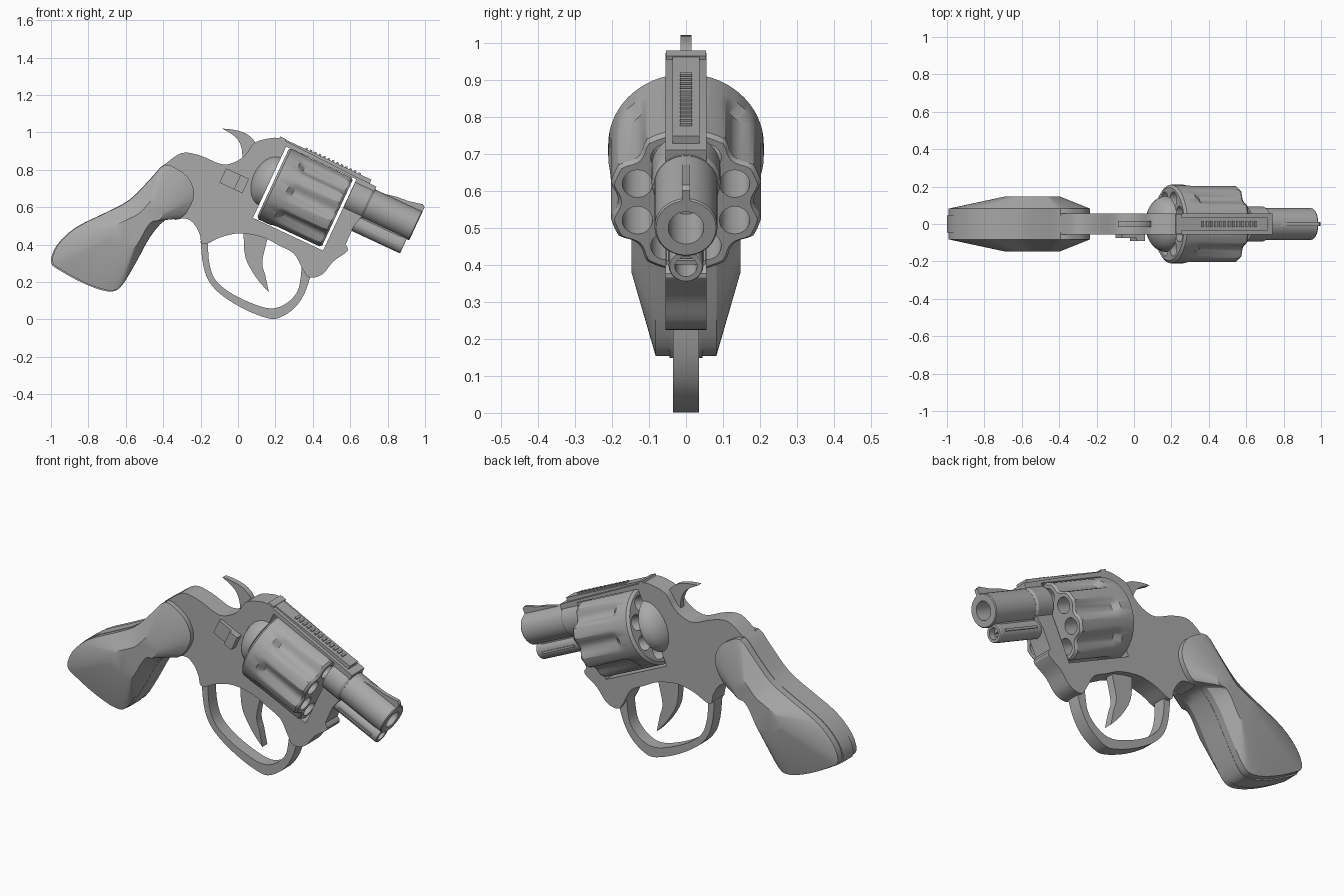
import bpy, bmesh, math
from mathutils import Matrix, Vector

cube = bpy.data.objects.get("Cube")
if cube:
    bpy.data.objects.remove(cube)

steel = bpy.data.materials.new("grey_steel")
steel.use_nodes = True
grey = (0.4, 0.4, 0.4, 1)
steel.diffuse_color = grey
steel.node_tree.nodes["Principled BSDF"].inputs["Base Color"].default_value = grey

# Tilted frame of the barrel: s runs forward along the axis, t runs up from it
TILT = math.radians(25)
AXIS = Vector((math.cos(TILT), -math.sin(TILT)))
UP = Vector((math.sin(TILT), math.cos(TILT)))
ORIGIN = Vector((0.187, 0.73))
CYL_R, CYL_LEN, CHAMBERS = 0.21, 0.38, 8


def local(s, t):
    return tuple(ORIGIN + AXIS * s + UP * t)


def spline(pts, n=4, closed=False):
    """Smooth run of points through pts."""
    p = [Vector(q) for q in pts]
    count = len(p)
    pick = (lambda i: p[i % count]) if closed else (lambda i: p[max(0, min(count - 1, i))])
    out = []
    for i in range(count if closed else count - 1):
        a, b, c, d = (pick(i + k) for k in (-1, 0, 1, 2))
        for k in range(n):
            u = k / n
            out.append(tuple(b + (c - a) * u / 2 + (a * 2 - b * 5 + c * 4 - d) * u * u / 2
                             + (b * 3 - a - c * 3 + d) * u ** 3 / 2))
    return out if closed else out + [tuple(p[-1])]


def finish(name, bm, angle=30):
    bmesh.ops.remove_doubles(bm, verts=bm.verts, dist=0.0001)
    bmesh.ops.recalc_face_normals(bm, faces=bm.faces)
    mesh = bpy.data.meshes.new(name)
    bm.to_mesh(mesh)
    bm.free()
    mesh.materials.append(steel)
    ob = bpy.data.objects.new(name, mesh)
    bpy.context.collection.objects.link(ob)
    smooth(ob, angle)
    return ob


def smooth(ob, angle=30):
    bpy.ops.object.select_all(action='DESELECT')
    ob.select_set(True)
    bpy.context.view_layer.objects.active = ob
    bpy.ops.object.shade_smooth_by_angle(angle=math.radians(angle))


def loft(name, rings, angle=30):
    """Skin closed rings of equal length, capping both ends."""
    bm = bmesh.new()
    vs = [[bm.verts.new(co) for co in ring] for ring in rings]
    n = len(vs[0])
    for a, b in zip(vs, vs[1:]):
        for i in range(n):
            j = (i + 1) % n
            bm.faces.new((a[i], a[j], b[j], b[i]))
    bm.faces.new(vs[0])
    bm.faces.new(vs[-1])
    return finish(name, bm, angle)


def prism(name, pts, y0, y1):
    return loft(name, [[(x, y, z) for x, z in pts] for y in (y0, y1)])


def block(name, s0, s1, t0, t1, half):
    corners = [local(s0, t0), local(s1, t0), local(s1, t1), local(s0, t1)]
    return prism(name, corners, -half, half)


def lathe(name, profile, t=0, y=0, seg=32, cut=lambda a, s: 1):
    """Turn (s, radius) pairs about a line parallel to the barrel."""
    rings = []
    for s, r in profile:
        ring = []
        for i in range(seg):
            a = math.tau * i / seg
            q = max(r, 0.00001) * cut(a, s)
            x, z = local(s, t + q * math.sin(a))
            ring.append((x, y + q * math.cos(a), z))
        rings.append(ring)
    return loft(name, rings)


def subtract(ob, cutter):
    mod = ob.modifiers.new("cut", 'BOOLEAN')
    mod.operation, mod.solver, mod.object = 'DIFFERENCE', 'EXACT', cutter
    bpy.context.view_layer.objects.active = ob
    bpy.ops.object.modifier_apply(modifier=mod.name)
    bpy.data.objects.remove(cutter)


# Frame plate with its cylinder window
top_run = spline([(-.39, .83), (-.3, .89), (-.2, .875), (-.09, .83), (-.02, .84),
                  (.04, .88), (.09, .945), (.18, .97), (.225, .968)])
front_run = [local(.51, .215), local(.51, .05), (.62, .5)]
under_run = spline([(.575, .4), (.585, .365), (.51, .31), (.45, .24), (.38, .225),
                    (.345, .27), (.3, .35), (.22, .395), (.13, .44), (.01, .46),
                    (-.09, .44), (-.165, .405), (-.195, .41), (-.205, .455),
                    (-.235, .51), (-.28, .54), (-.34, .53)])
frame = prism("frame", top_run + front_run + under_run, -.055, .055)
subtract(frame, block("window_cutter", -.018, CYL_LEN + .016, -.215, .205, .2))
smooth(frame)

# Grip: two bulged sides on a thin strap
grip_line = spline([(-.39, .83), (-.47, .75), (-.58, .64), (-.71, .57), (-.87, .49),
                    (-.97, .395), (-1, .305), (-.95, .26), (-.82, .19), (-.7, .15),
                    (-.63, .17), (-.55, .295), (-.47, .44), (-.39, .53), (-.31, .54),
                    (-.26, .59), (-.23, .67), (-.255, .75), (-.31, .8)], 3, True)
heart = Vector((-.5, .52))


def grip_ring(scale, y):
    return [(x, y, z) for x, z in (heart + (Vector(p) - heart) * scale for p in grip_line)]


loft("grip", [grip_ring(k, y) for k, y in
              ((.38, -.147), (.985, -.082), (.985, .082), (.38, .147))], 25)
prism("grip_strap", grip_line, -.045, .045)

# Trigger guard, trigger and hammer
guard_outer = spline([(-.2, .42), (-.187, .294), (-.155, .203), (-.085, .128), (.037, .053),
                      (.16, .006), (.225, .01), (.305, .064), (.358, .144), (.39, .24)])
guard_inner = spline([(-.16, .42), (-.155, .31), (-.123, .214), (-.043, .144), (.064, .09),
                      (.17, .059), (.25, .08), (.315, .144), (.335, .224), (.34, .29)])
prism("trigger_guard", guard_outer + guard_inner[::-1], -.035, .035)
prism("trigger", spline([(.03, .46), (.04, .33), (.1, .22), (.165, .145)])
      + spline([(.145, .24), (.13, .31), (.16, .44)]), -.022, .022)
prism("hammer", spline([(-.085, 1.02), (-.03, 1.015), (.04, .995), (.09, .95), (.11, .88)])
      + spline([(.02, .82), (.022, .9), (0, .96), (-.04, .995)]), -.015, .015)

# Fluted cylinder with bored chambers
def flute(a, s):
    if s < .1:
        return 1
    step = math.tau / CHAMBERS
    off = abs((a + step / 2) % step - step / 2) / (step * .3)
    return 1 - .13 * max(0, 1 - off * off)


cylinder = lathe("cylinder", [(0, .195), (.012, CYL_R), (.085, CYL_R), (.12, CYL_R),
                              (CYL_LEN - .012, CYL_R), (CYL_LEN, .2)], seg=96, cut=flute)
for i in range(CHAMBERS):
    a = math.tau * (i + .5) / CHAMBERS
    subtract(cylinder, lathe("bore_cutter", [(-.1, .041), (.5, .041)],
                             .142 * math.sin(a), .142 * math.cos(a), 20))
smooth(cylinder)

# Rounded shield behind the cylinder
lathe("recoil_shield", [(-.018, 0)] + [(-.018 - .1 * math.sin(k * math.pi / 16),
                                        .15 * math.cos(k * math.pi / 16)) for k in range(9)])

# Barrel, collar and ejector tube
BARREL_T = .114
lathe("barrel", [(.45, 0), (.45, .085), (.785, .085), (.79, .081), (.79, .048),
                 (.6, .048), (.6, 0)], BARREL_T)
lathe("barrel_collar", [(.397, 0), (.397, .093), (.5, .093), (.512, .086), (.512, 0)], BARREL_T)
lathe("ejector_tube", [(.4, 0), (.4, .047), (.77, .047), (.775, .044), (.775, .03),
                       (.65, .03), (.65, 0)], -.008, seg=24)
block("ejector_web", .5, .74, 0, .06, .03)
block("ejector_rail", .52, .74, -.018, -.006, .052)

# Sights and ribbed top strap
prism("front_sight", [local(*p) for p in ((.56, .18), (.56, .197), (.63, .212), (.7, .218),
                                          (.775, .235), (.79, .225), (.79, .18))], -.011, .011)
block("rear_sight", -.07, -.035, .22, .241, .054)
block("top_strap", -.05, .47, .21, .238, .036)
for i in range(13):
    s = .08 + i * .026
    block("strap_rib", s, s + .013, .23, .246, .016)

# Thumb latch on the right side
latch = [local(*p) for p in ((-.26, -.12), (-.125, -.12), (-.125, -.035), (-.26, -.035))]
prism("thumb_latch", latch, -.075, -.05)
prism("thumb_pad", [latch[0], latch[1], latch[2], latch[3]][1:3]
      + [local(-.175, -.035), local(-.175, -.12)], -.092, -.05)
